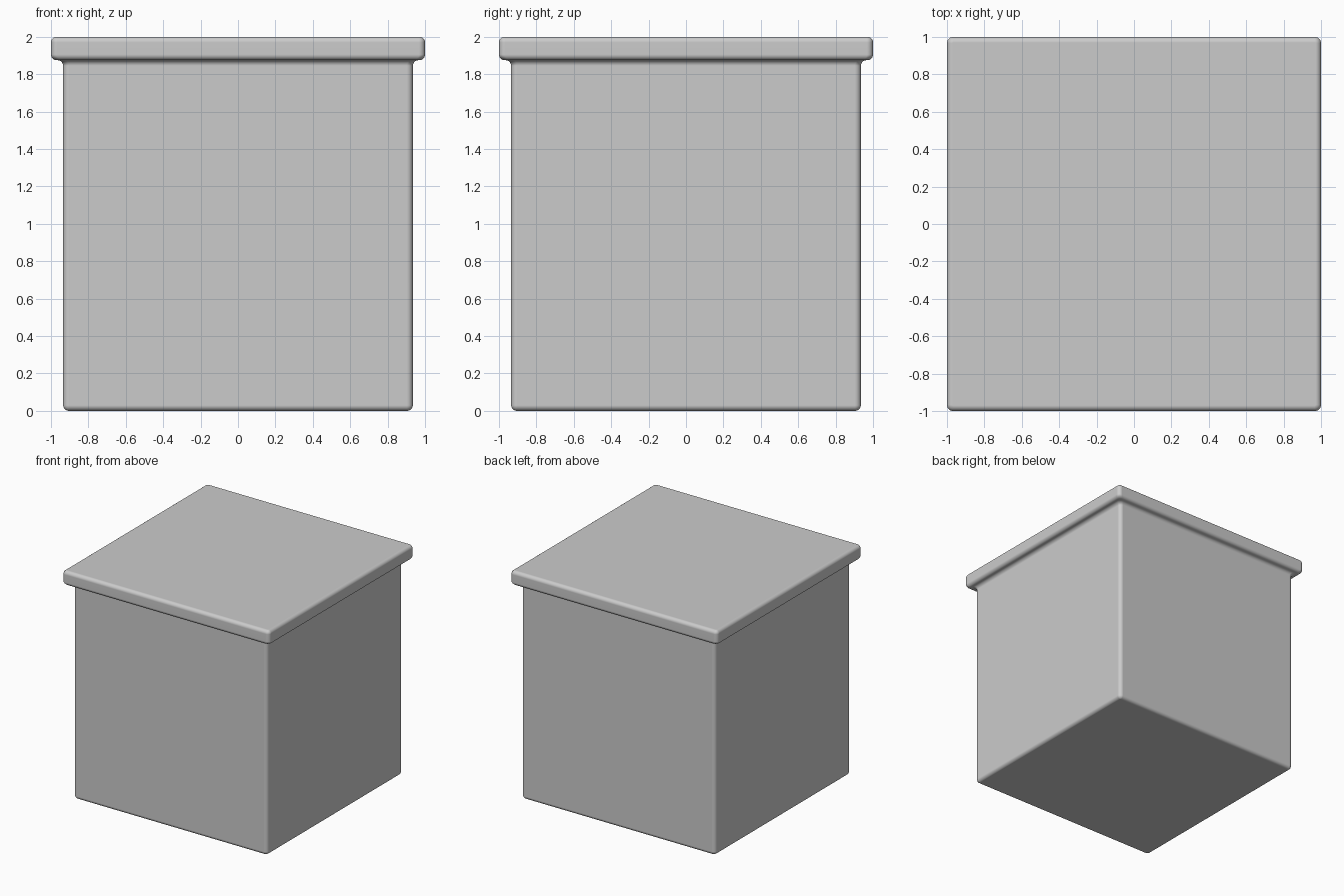
import bpy, bmesh, math

if "Cube" in bpy.data.objects:
    bpy.data.objects.remove(bpy.data.objects["Cube"])

BODY, LID = 0.935, 1.0      # half widths
LEDGE, TOP = 1.875, 2.0     # underside and top of the lid
R, SEG = 0.03, 6            # edge rounding


def arc(cx, cz, r, a0, a1):
    """Points (half width, z) along an arc, angles in degrees."""
    pts = []
    for i in range(SEG + 1):
        a = math.radians(a0 + (a1 - a0) * i / SEG)
        pts.append((cx + r * math.cos(a), cz + r * math.sin(a)))
    return pts


def ring(bm, half, z, r):
    """Rounded square loop of vertices."""
    c = half - r
    verts = []
    for k, (sx, sy) in enumerate([(1, 1), (-1, 1), (-1, -1), (1, -1)]):
        for i in range(SEG + 1):
            a = math.radians(90 * k + 90 * i / SEG)
            verts.append(bm.verts.new((sx * c + r * math.cos(a),
                                       sy * c + r * math.sin(a), z)))
    return verts


# Side profile: rounded base, fillet under the lid, rounded lid edge
profile = (arc(BODY - R, R, R, -90, 0)
           + arc(BODY + R, LEDGE - R, R, 180, 90)
           + arc(LID - R, LEDGE + R, R, -90, 0)
           + arc(LID - R, TOP - R, R, 0, 90))

bm = bmesh.new()
rings = []
for i, (h, z) in enumerate(profile):
    # Corner radius shrinks with the inset at the base and the top
    r = R + 0.003
    if z < R:
        r -= BODY - h
    elif z > TOP - R:
        r -= LID - h
    rings.append(ring(bm, h, z, r))

for a, b in zip(rings, rings[1:]):
    n = len(a)
    for i in range(n):
        j = (i + 1) % n
        bm.faces.new((a[i], a[j], b[j], b[i]))
bm.faces.new(rings[0][::-1])
bm.faces.new(rings[-1])

# Lidded box
mesh = bpy.data.meshes.new("lidded_box")
bm.to_mesh(mesh)
bm.free()
box = bpy.data.objects.new("lidded_box", mesh)
bpy.context.collection.objects.link(box)
bpy.context.view_layer.objects.active = box
box.select_set(True)
bpy.ops.object.shade_smooth_by_angle(angle=math.radians(40))

# Weighted normals keep the large faces flat
mod = box.modifiers.new("flat_faces", 'WEIGHTED_NORMAL')
mod.keep_sharp = True
